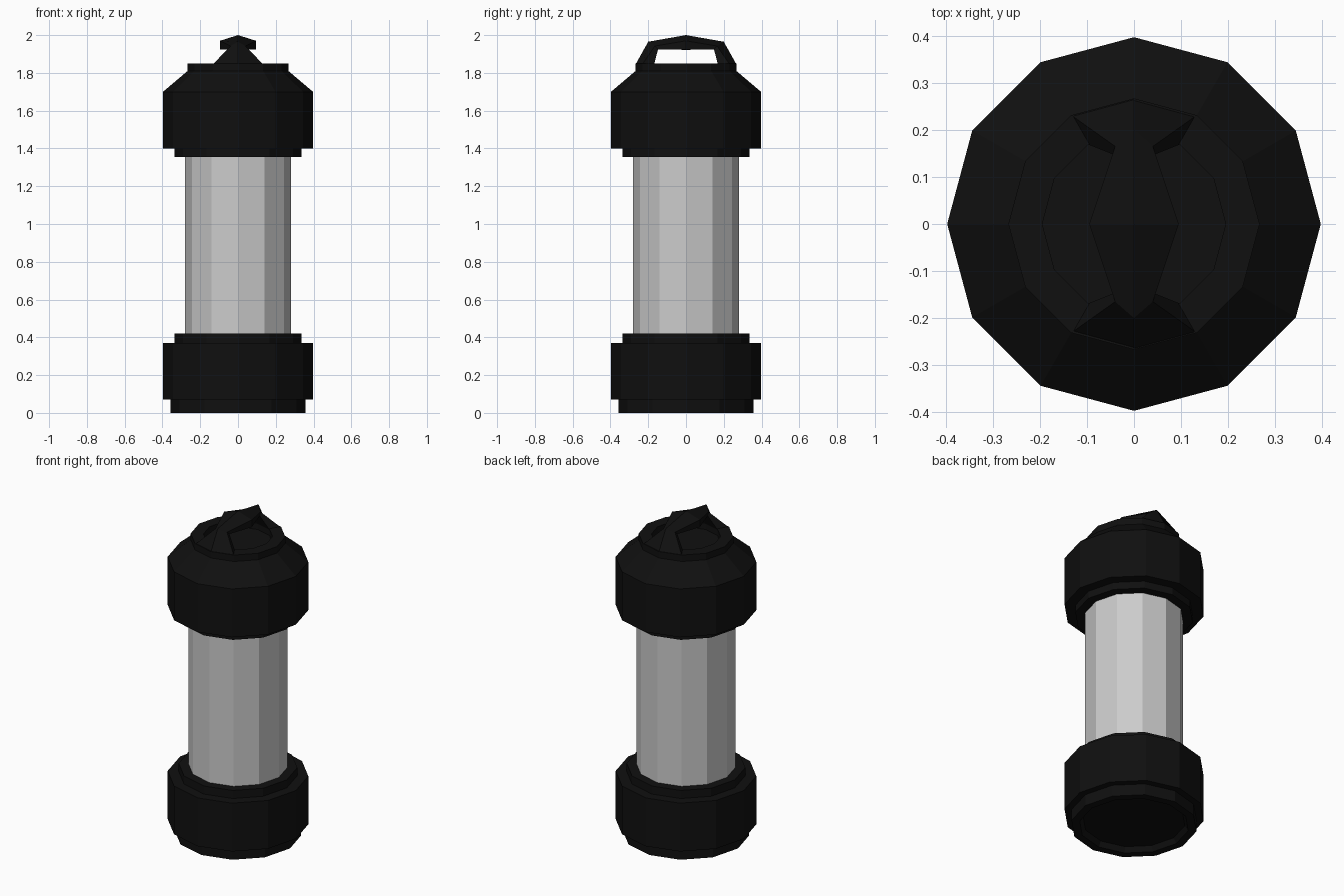
import bpy, bmesh, math

if "Cube" in bpy.data.objects:
    bpy.data.objects.remove(bpy.data.objects["Cube"])

SIDES = 12
black = bpy.data.materials.new("black_plastic")
black.diffuse_color = (0.005, 0.005, 0.005, 1)
black.use_nodes = True
black.node_tree.nodes["Principled BSDF"].inputs["Base Color"].default_value = black.diffuse_color


def finish(name, bm, mat=None):
    bmesh.ops.remove_doubles(bm, verts=bm.verts, dist=1e-5)
    bmesh.ops.recalc_face_normals(bm, faces=bm.faces)
    me = bpy.data.meshes.new(name)
    bm.to_mesh(me)
    bm.free()
    ob = bpy.data.objects.new(name, me)
    bpy.context.collection.objects.link(ob)
    if mat:
        me.materials.append(mat)
    return ob


def loft(name, rings, mat=None):
    """Bridge equal-length closed rings and cap both ends."""
    bm = bmesh.new()
    loops = [[bm.verts.new(p) for p in ring] for ring in rings]
    n = len(rings[0])
    for a, b in zip(loops, loops[1:]):
        for i in range(n):
            j = (i + 1) % n
            bm.faces.new((a[i], a[j], b[j], b[i]))
    bm.faces.new(loops[0])
    bm.faces.new(loops[-1])
    return finish(name, bm, mat)


def turned(name, profile, mat=None):
    """Twelve-sided turned part from (radius, height) pairs."""
    steps = [2 * math.pi * i / SIDES for i in range(SIDES)]
    return loft(name, [[(r * math.cos(a), r * math.sin(a), z) for a in steps]
                       for r, z in profile], mat)


# Base with recessed underside and stepped collar
turned("base", [(0.29, 0.03), (0.31, 0), (0.357, 0), (0.357, 0.07),
                (0.397, 0.07), (0.397, 0.37), (0.335, 0.37),
                (0.335, 0.42), (0.28, 0.42)], black)

# Light tube
turned("light_tube", [(0.28, 0.40), (0.28, 1.38)])

# Cap with lower collar, sloped shoulder and recessed top
turned("cap", [(0.28, 1.355), (0.335, 1.355), (0.335, 1.40),
               (0.397, 1.40), (0.397, 1.70), (0.267, 1.81),
               (0.267, 1.85), (0.195, 1.85), (0.195, 1.81)], black)


def section(outer, ridge, inner, mid):
    """Six-point handle section: (half width, y, z) edges, (y, z) centres."""
    (ow, oy, oz), (iw, iy, iz) = outer, inner
    return [(-ow, oy, oz), (0, *ridge), (ow, oy, oz),
            (iw, iy, iz), (0, *mid), (-iw, iy, iz)]


# Carry handle: flared feet on the rim, grip widest in the middle
foot = section((0.133, 0.231, 1.845), (0.267, 1.845),
               (0.0975, 0.169, 1.845), (0.195, 1.845))
bend = section((0.04, 0.165, 1.942), (0.2, 1.965),
               (0.045, 0.148, 1.925), (0.15, 1.925))
grip = section((0.095, 0, 1.97), (0, 2.0), (0.095, 0, 1.925), (0, 1.922))
flip = lambda ring: [(x, -y, z) for x, y, z in ring]
loft("handle", [foot, bend, grip, flip(bend), flip(foot)], black)
